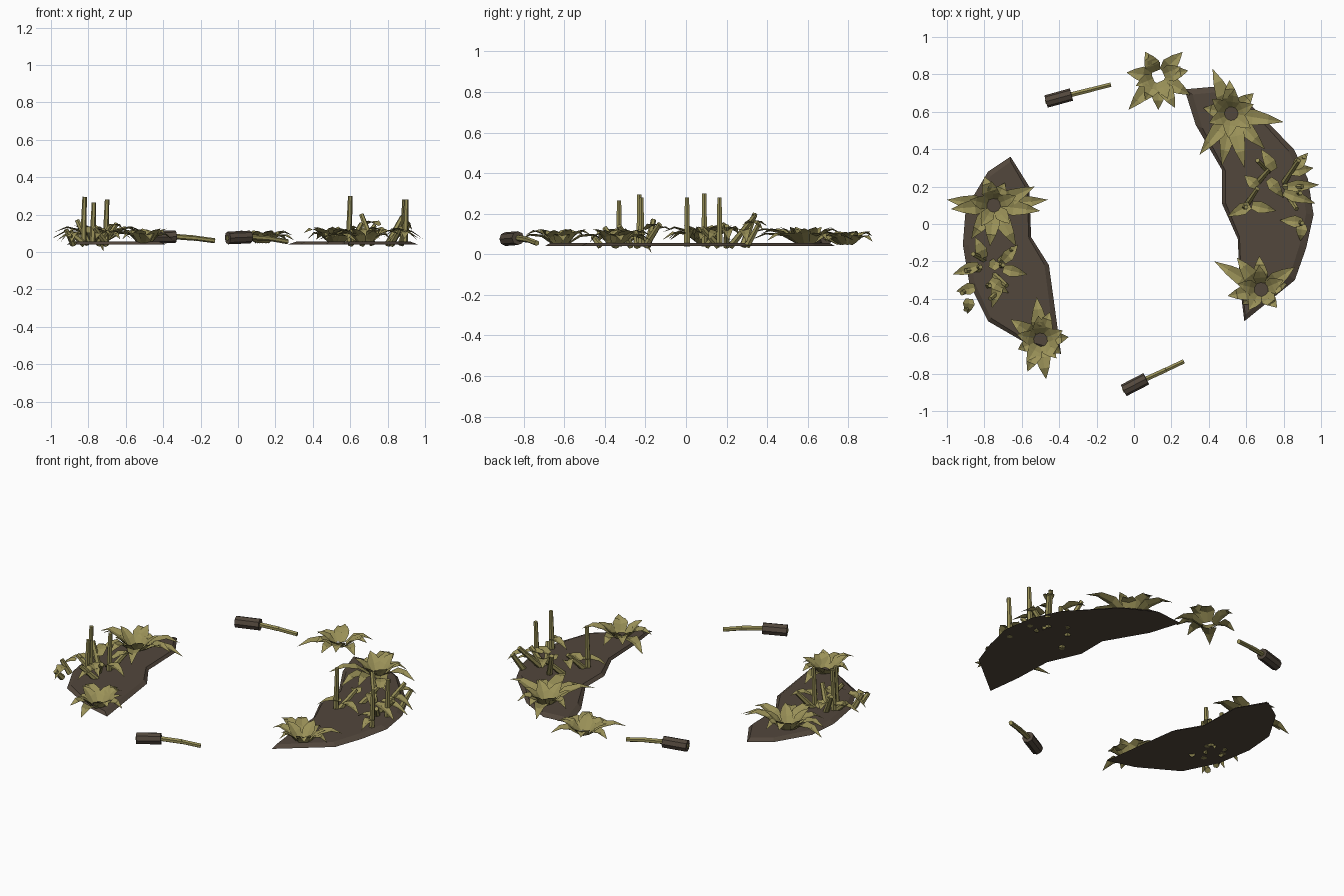
import bpy, bmesh, math
from mathutils import Vector

if "Cube" in bpy.data.objects:
    bpy.data.objects.remove(bpy.data.objects["Cube"])


def material(name, rgb):
    m = bpy.data.materials.new(name)
    m.diffuse_color = (*rgb, 1)
    m.use_nodes = True
    m.node_tree.nodes["Principled BSDF"].inputs["Base Color"].default_value = m.diffuse_color
    return m


SOIL = material("dark soil", (0.085, 0.063, 0.045))
LEAF = material("olive leaf", (0.325, 0.285, 0.098))
STEM = material("olive stem", (0.31, 0.275, 0.094))
HEAD = material("dark brown head", (0.085, 0.064, 0.046))


def finish(bm, name, mat):
    me = bpy.data.meshes.new(name)
    bm.to_mesh(me)
    bm.free()
    me.materials.append(mat)
    ob = bpy.data.objects.new(name, me)
    bpy.context.collection.objects.link(ob)
    return ob


def tube(bm, a, b, r1, r2=None, sides=6):
    """Capped prism between two points."""
    a, b = Vector(a), Vector(b)
    d = b - a
    mat = d.to_track_quat('Z', 'Y').to_matrix().to_4x4()
    mat.translation = (a + b) / 2
    bmesh.ops.create_cone(bm, cap_ends=True, segments=sides, radius1=r1,
                          radius2=r1 if r2 is None else r2, depth=d.length, matrix=mat)


def leaf(bm, base, tip, width, arch, fold=0.15):
    """Arched pointed leaf, folded along its middle."""
    base, tip = Vector(base), Vector(tip)
    d = tip - base
    side = Vector((-d.y, d.x, 0)).normalized()
    prev = None
    for t, w in ((0, 0.6), (0.33, 1.0), (0.66, 0.62), (1, 0)):
        p = base + d * t + Vector((0, 0, arch * 4 * t * (1 - t)))
        h = width * w / 2
        up = Vector((0, 0, h * 2 * fold))
        if w:
            row = [bm.verts.new(p - side * h + up), bm.verts.new(p), bm.verts.new(p + side * h + up)]
        else:
            row = [bm.verts.new(p)] * 3
        if prev:
            for i in (0, 1):
                vs = [prev[i], prev[i + 1], row[i + 1], row[i]]
                bm.faces.new(list(dict.fromkeys(vs)))
        prev = row


# Soil patches: flat underneath, slightly raised on top
def soil(name, outline):
    bm = bmesh.new()
    n = len(outline)
    cx = sum(p[0] for p in outline) / n
    cy = sum(p[1] for p in outline) / n
    low = [bm.verts.new((x, y, 0.041)) for x, y in outline]
    top = [bm.verts.new((cx + (x - cx) * 0.88, cy + (y - cy) * 0.95, 0.056)) for x, y in outline]
    bm.faces.new(low)
    bm.faces.new(top)
    for i in range(n):
        j = (i + 1) % n
        bm.faces.new((low[i], low[j], top[j], top[i]))
    bmesh.ops.recalc_face_normals(bm, faces=bm.faces)
    finish(bm, name, SOIL)


soil("left_soil_patch", [(-.66, .36), (-.56, .2), (-.55, -.07), (-.455, -.22), (-.43, -.4), (-.39, -.695),
                         (-.555, -.65), (-.78, -.52), (-.88, -.32), (-.915, -.11), (-.9, .08), (-.78, .28)])
soil("right_soil_patch", [(.27, .72), (.44, .735), (.62, .64), (.855, .4), (.93, .24), (.96, .05), (.92, -.13),
                          (.86, -.3), (.59, -.52), (.565, -.32), (.555, -.08), (.47, .11), (.47, .29), (.33, .53)])


# Rosette plants: long outer leaves to given tips, short steep inner leaves
def rosette(name, c, tips, height, inner):
    bm = bmesh.new()
    cx, cy = c
    for i, (x, y) in enumerate(tips):
        d = Vector((x - cx, y - cy))
        u = d.normalized() * 0.035
        tz = 0.05 + height * (0.2 + 0.4 * (i % 2))
        leaf(bm, (cx + u.x, cy + u.y, 0.046), (x, y, tz), 0.085, height * 0.5)
    for k in range(inner):
        a = k * math.tau / inner + 0.4
        u = Vector((math.cos(a), math.sin(a)))
        leaf(bm, (cx + u.x * 0.03, cy + u.y * 0.03, 0.048),
             (cx + u.x * 0.13, cy + u.y * 0.13, 0.05 + height), 0.075, 0.012)
    finish(bm, name, LEAF)


rosette("back_rosette", (.13, .79), [(-.04, .81), (.06, .92), (.26, .92), (.29, .82), (.3, .69), (.22, .62),
                                     (.13, .61), (.06, .66), (-.03, .61)], 0.065, 4)
rosette("back_right_rosette", (.52, .59), [(.42, .83), (.51, .77), (.64, .7), (.8, .545), (.7, .4), (.59, .3),
                                           (.47, .31), (.35, .37), (.37, .62)], 0.085, 6)
rosette("front_right_rosette", (.68, -.35), [(.43, -.2), (.55, -.18), (.67, -.17), (.86, -.23), (.82, -.32),
                                             (.75, -.44), (.58, -.43), (.5, -.385)], 0.075, 5)
rosette("back_left_rosette", (-.75, .1), [(-1, .13), (-.8, .255), (-.69, .22), (-.53, .2), (-.46, .13), (-.5, .07),
                                          (-.63, -.12), (-.77, -.12), (-.87, -.08), (-.98, .08)], 0.095, 5)
rosette("front_left_rosette", (-.5, -.62), [(-.52, -.39), (-.45, -.47), (-.35, -.605), (-.39, -.69), (-.47, -.83),
                                            (-.57, -.79), (-.62, -.67), (-.66, -.51)], 0.075, 5)


# Cane clumps: tall stalks, leaning short canes and loose leaves
def clump(name, stalks, canes, leaves):
    bm = bmesh.new()
    for x, y, top in stalks:
        tube(bm, (x - 0.008, y, 0.04), (x, y, top), 0.017, 0.012)
    for x, y, x2, y2, top in canes:
        tube(bm, (x, y, 0.04), (x2, y2, top), 0.018, 0.013)
    finish(bm, name + "_canes", STEM)
    bm = bmesh.new()
    for x, y, z, x2, y2, z2 in leaves:
        leaf(bm, (x, y, z), (x2, y2, z2), 0.065, 0.02)
    finish(bm, name + "_leaves", LEAF)


clump("left_clump",
      [(-.82, -.23, .295), (-.77, -.33, .265), (-.70, -.22, .28)],
      [(-.80, -.19, -.86, -.16, .17), (-.70, -.34, -.77, -.40, .13), (-.72, -.20, -.65, -.13, .15),
       (-.88, -.35, -.92, -.37, .12), (-.88, -.42, -.90, -.46, .09), (-.75, -.27, -.68, -.33, .14),
       (-.82, -.24, -.90, -.25, .11)],
      [(-.83, -.22, .09, -.97, -.27, .06), (-.70, -.24, .1, -.57, -.27, .07), (-.72, -.31, .1, -.76, -.45, .07),
       (-.80, -.18, .1, -.85, -.07, .12), (-.70, -.20, .12, -.62, -.11, .13), (-.77, -.30, .11, -.67, -.37, .08),
       (-.85, -.34, .12, -.95, -.36, .05), (-.88, -.40, .1, -.89, -.48, .05), (-.76, -.24, .08, -.72, -.17, .005)])
clump("right_clump",
      [(.60, .09, .30), (.90, .005, .28), (.89, .165, .28)],
      [(.60, .10, .66, .19, .15), (.72, .28, .66, .34, .2), (.80, .22, .88, .34, .19), (.80, .20, .90, .20, .14),
       (.66, .22, .73, .30, .14), (.82, .16, .87, .08, .13), (.87, .30, .91, .36, .15)],
      [(.62, .10, .1, .50, .04, .07), (.63, .10, .09, .76, .07, .07), (.66, .20, .12, .59, .26, .1),
       (.75, .29, .14, .68, .40, .14), (.82, .20, .12, .99, .21, .07), (.80, .17, .11, .97, .11, .07),
       (.90, .01, .11, .78, .02, .08), (.90, 0, .1, .89, -.09, .07), (.86, .30, .15, .93, .38, .12),
       (.84, .28, .12, .96, .30, .06), (.72, .24, .12, .80, .14, .08)])


# Fallen seed heads: thick dark head with a slightly bent stick
def seed_head(name, a, b, mid, tip):
    bm = bmesh.new()
    tube(bm, a, b, 0.034, sides=8)
    finish(bm, name + "_head", HEAD)
    bm = bmesh.new()
    d = (Vector(a) - Vector(b)).normalized()
    tube(bm, Vector(a) + d * 0.004, b, 0.014)
    tube(bm, b, mid, 0.0145)
    tube(bm, mid, tip, 0.0135)
    finish(bm, name + "_stick", STEM)


seed_head("back_seed", (-.47, .655, .078), (-.335, .692, .082), (-.23, .718, .074), (-.125, .745, .06))
seed_head("front_seed", (-.055, -.89, .075), (.065, -.828, .08), (.17, -.78, .072), (.265, -.735, .055))
